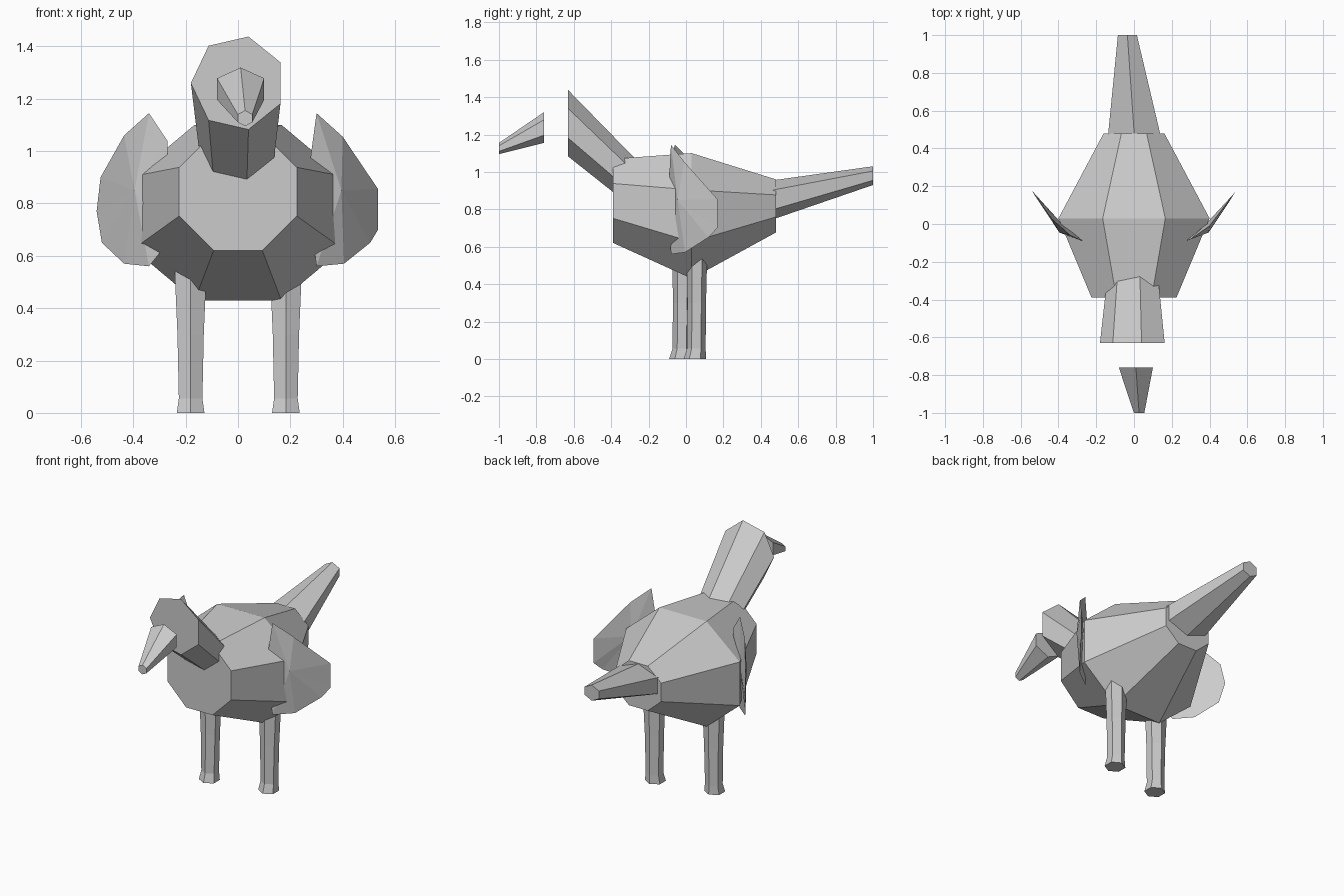
import bpy
import bmesh
from math import cos, sin, tau, radians
from mathutils import Vector

if "Cube" in bpy.data.objects:
    bpy.data.objects.remove(bpy.data.objects["Cube"], do_unlink=True)

GREY = (0.6, 0.6, 0.6, 1)
grey = bpy.data.materials.new("plain_grey")
grey.use_nodes = True
grey.diffuse_color = GREY
grey.node_tree.nodes["Principled BSDF"].inputs["Base Color"].default_value = GREY


def finish(name, bm):
    bmesh.ops.recalc_face_normals(bm, faces=bm.faces)
    mesh = bpy.data.meshes.new(name)
    bm.to_mesh(mesh)
    bm.free()
    mesh.materials.append(grey)
    obj = bpy.data.objects.new(name, mesh)
    bpy.context.collection.objects.link(obj)


def loft(name, sides, phase, rings, upright=False):
    """Join polygon rings (centre, radius a, radius b) and cap both ends."""
    bm = bmesh.new()
    loops = []
    for centre, ra, rb in rings:
        loop = []
        for i in range(sides):
            t = tau * i / sides + radians(phase)
            a, b = ra * cos(t), rb * sin(t)
            offset = Vector((a, b, 0) if upright else (a, 0, b))
            loop.append(bm.verts.new(Vector(centre) + offset))
        loops.append(loop)
    for low, high in zip(loops, loops[1:]):
        for i in range(sides):
            j = (i + 1) % sides
            bm.faces.new((low[i], low[j], high[j], high[i]))
    bm.faces.new(loops[0])
    bm.faces.new(loops[-1])
    finish(name, bm)


def wing(name, side, outline):
    """Thin curved lens: an outline swept backwards, fanned to two centres."""
    bm = bmesh.new()
    rim = []
    for x, z in outline:
        d = x - 0.275
        y = -0.09 + 0.64 * d + 2.6 * d * (x - 0.4)
        rim.append(bm.verts.new((side * x, y, z)))
    for x, y in ((0.395, -0.045), (0.385, 0.005)):
        hub = bm.verts.new((side * x, y, 0.85))
        for i, v in enumerate(rim):
            bm.faces.new((hub, v, rim[(i + 1) % len(rim)]))
    finish(name, bm)


# Faceted body, widest in the middle
loft("body", 8, 22.5, [
    ((0, -0.39, 0.845), 0.243, 0.243),
    ((0, 0.03, 0.765), 0.433, 0.363),
    ((0, 0.48, 0.818), 0.174, 0.154),
])

# Neck, open-ended look with a flat front; beak stands ahead of it
loft("neck", 7, 180, [
    ((0, -0.63, 1.26), 0.18, 0.182),
    ((0, -0.25, 0.915), 0.138, 0.137),
])
loft("beak", 6, 90, [
    ((0.01, -0.76, 1.237), 0.104, 0.082),
    ((0.027, -1, 1.125), 0.032, 0.03),
])

# Tail, slightly bent to one side
loft("tail", 6, 90, [
    ((0.005, 0.42, 0.84), 0.17, 0.109),
    ((-0.035, 1, 0.98), 0.058, 0.05),
])

# Legs with flared feet, one a little ahead of the other
for name, x, y in (("left_leg", 0.183, 0.047), ("right_leg", -0.181, -0.03)):
    loft(name, 6, 90, [
        ((x, y, 0), 0.061, 0.06),
        ((x, y + 0.008, 0.055), 0.052, 0.05),
        ((x, y + 0.01, 0.3), 0.058, 0.05),
        ((x, y + 0.012, 0.58), 0.072, 0.055),
    ], upright=True)

# Wings
wing("left_wing", 1, [(0.30, 1.145), (0.40, 1.055), (0.535, 0.855), (0.535, 0.70),
                      (0.505, 0.65), (0.405, 0.57), (0.30, 0.56), (0.275, 0.75),
                      (0.275, 0.96)])
wing("right_wing", -1, [(0.34, 1.145), (0.435, 1.06), (0.525, 0.90), (0.54, 0.77),
                        (0.52, 0.65), (0.435, 0.57), (0.34, 0.56), (0.275, 0.64),
                        (0.265, 0.85), (0.27, 1.04)])
